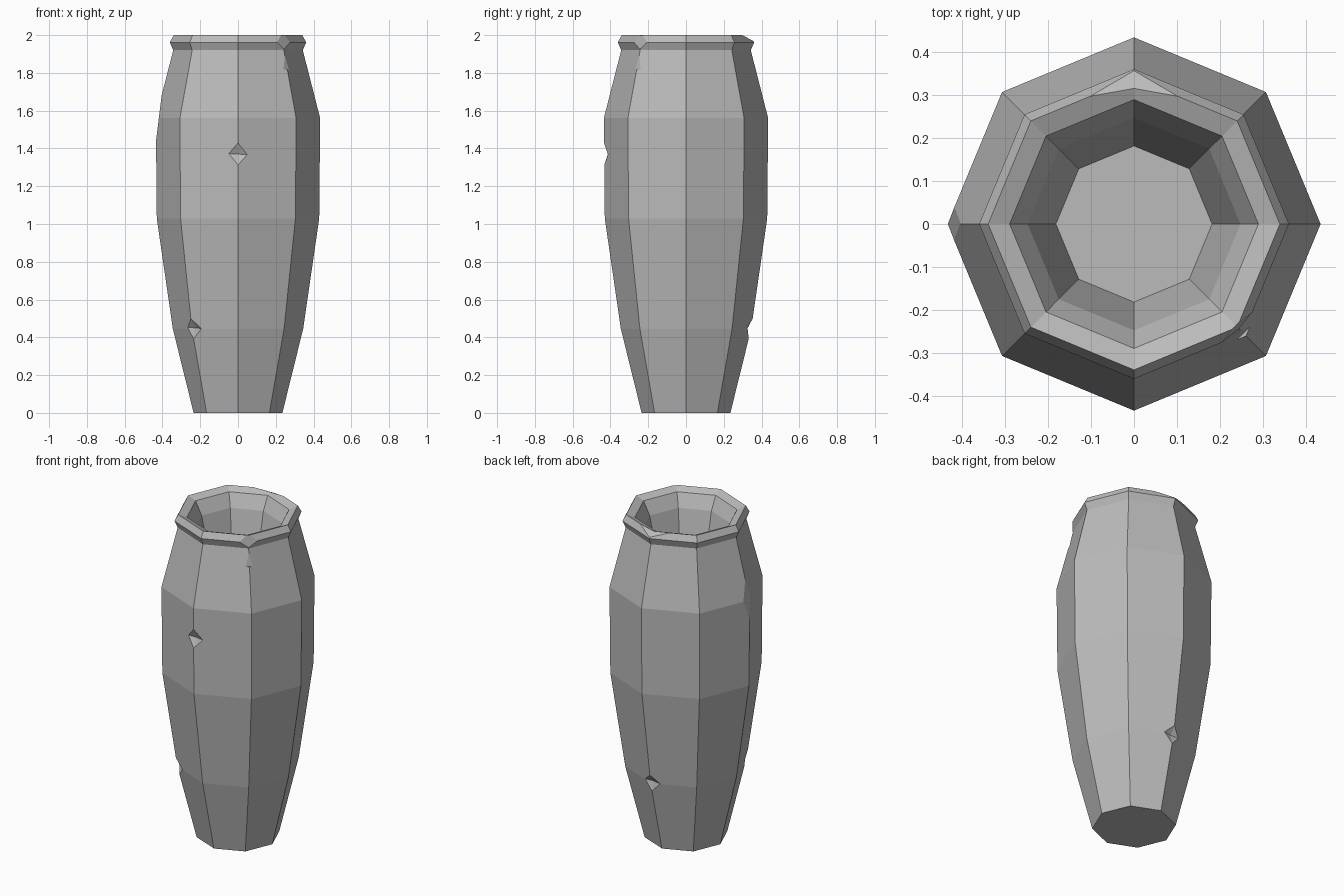
import bpy, bmesh
from math import radians, cos, sin, pi
from mathutils import Vector, Matrix

cube = bpy.data.objects.get("Cube")
if cube:
    bpy.data.objects.remove(cube, do_unlink=True)

SIDES = 8

clay = bpy.data.materials.new("grey clay")
clay.use_nodes = True
GREY = (0.5, 0.5, 0.5, 1)
clay.diffuse_color = GREY
clay.node_tree.nodes["Principled BSDF"].inputs["Base Color"].default_value = GREY


def make_object(name, bm):
    bmesh.ops.recalc_face_normals(bm, faces=bm.faces)
    mesh = bpy.data.meshes.new(name)
    bm.to_mesh(mesh)
    bm.free()
    mesh.materials.append(clay)
    obj = bpy.data.objects.new(name, mesh)
    bpy.context.collection.objects.link(obj)
    return obj


def lathe(name, profile):
    """Turn a (radius, height) profile into a closed faceted solid."""
    bm = bmesh.new()
    rings = []
    for r, z in profile:
        angles = [2 * pi * i / SIDES for i in range(SIDES)]
        rings.append([bm.verts.new((r * cos(a), r * sin(a), z)) for a in angles])
    for low, high in zip(rings, rings[1:]):
        for i in range(SIDES):
            j = (i + 1) % SIDES
            bm.faces.new((low[i], low[j], high[j], high[i]))
    bm.faces.new(rings[0])
    bm.faces.new(rings[-1])
    return make_object(name, bm)


def frame(angle, r, z, tilt):
    """Local x points outward at the given heading, raised by tilt."""
    return (Matrix.Rotation(radians(angle), 4, 'Z')
            @ Matrix.Translation((r, 0, z))
            @ Matrix.Rotation(-radians(tilt), 4, 'Y'))


def chip_cutter(angle, r, z, tilt, size=0.3):
    """Box whose inner face shaves a flat chip off an edge."""
    bm = bmesh.new()
    bmesh.ops.create_cube(bm, size=size)
    bmesh.ops.translate(bm, verts=bm.verts, vec=(size / 2, 0, 0))
    bm.transform(frame(angle, r, z, tilt))
    return make_object("chip_cutter", bm)


def nick_cutter(angle, r, z, tilt, depth=0.028, width=0.19, height=0.06):
    """Diamond that leaves a small four-sided dent in a corner edge."""
    bm = bmesh.new()
    tips = [Vector((0, width, -0.01)), Vector((0, 0, height)),
            Vector((0, -width, 0.01)), Vector((0, 0, -height))]
    belt = [bm.verts.new(t) for t in tips]
    for x in (-depth, depth):
        apex = bm.verts.new((x, 0, 0))
        for i in range(4):
            bm.faces.new((apex, belt[i], belt[(i + 1) % 4]))
    bm.transform(frame(angle, r, z, tilt))
    return make_object("nick_cutter", bm)


# Vase body: outer wall, lip, then the hollow inside
vase = lathe("vase", [
    (0.235, 0), (0.345, 0.445), (0.43, 1.03), (0.435, 1.56), (0.343, 1.92),
    (0.361, 1.962), (0.34, 2.0), (0.29, 1.98), (0.248, 1.90), (0.182, 1.6),
])

# Worn chips on lip and shoulder, nicks in the corner edges
cutters = [
    chip_cutter(90, 0.33, 1.983, 62),
    chip_cutter(-45, 0.34, 1.965, 8),
    chip_cutter(180, 0.418, 1.57, 7),
    nick_cutter(-90, 0.434, 1.37, 0),
    nick_cutter(-135, 0.345, 0.445, -11),
    nick_cutter(90, 0.345, 0.445, -11),
]
for cutter in cutters:
    cutter.hide_render = True
    mod = vase.modifiers.new("damage", 'BOOLEAN')
    mod.operation = 'DIFFERENCE'
    mod.solver = 'EXACT'
    mod.object = cutter

# Bake the damage and discard the cutters
bpy.context.view_layer.update()
baked = bpy.data.meshes.new_from_object(
    vase.evaluated_get(bpy.context.evaluated_depsgraph_get()))
vase.modifiers.clear()
vase.data = baked
baked.name = "vase"
baked.materials.clear()
baked.materials.append(clay)
for poly in baked.polygons:
    poly.material_index = 0
    poly.use_smooth = False
for cutter in cutters:
    bpy.data.objects.remove(cutter, do_unlink=True)
